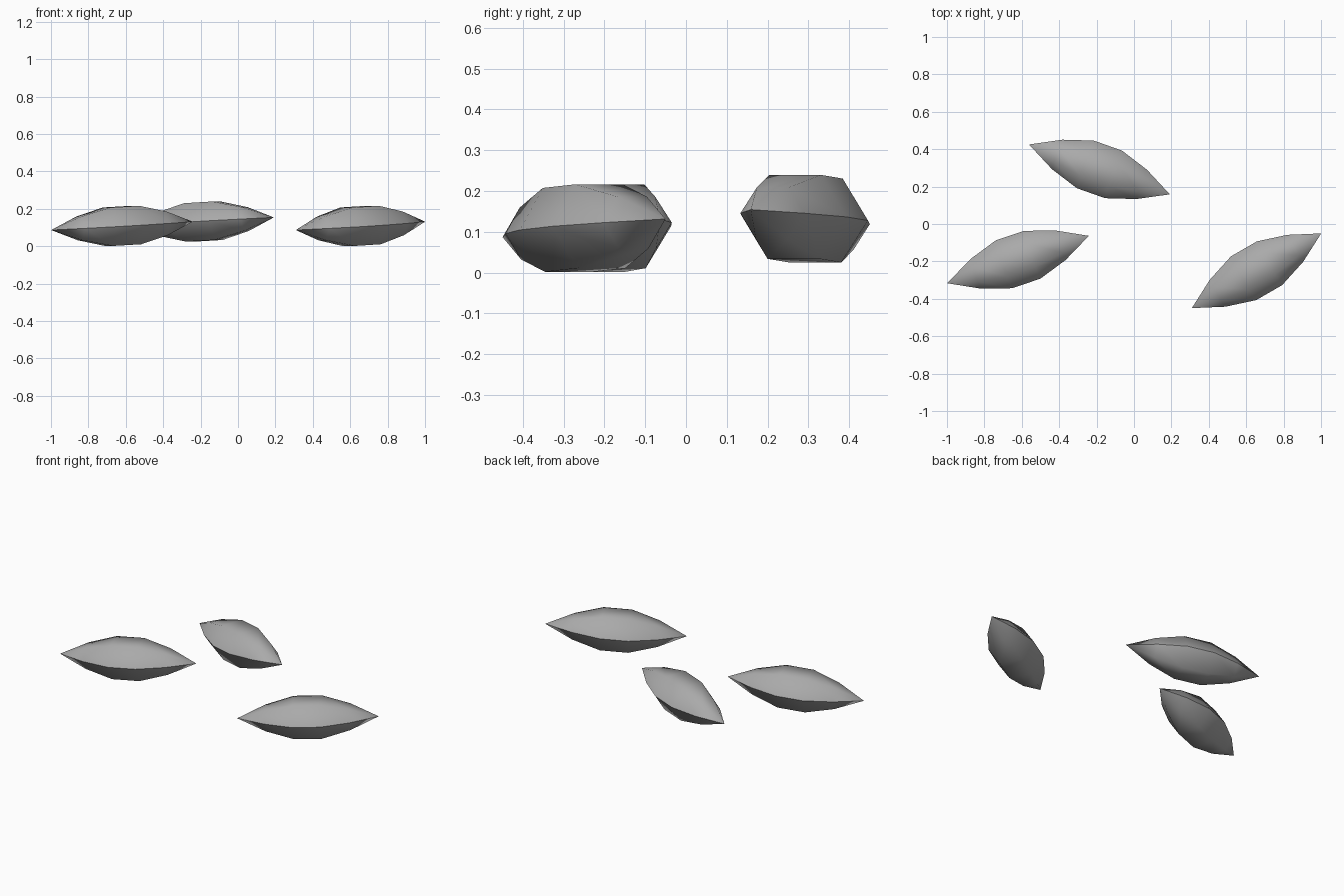
import bpy, bmesh, math
from mathutils import Matrix, Vector

if "Cube" in bpy.data.objects:
    bpy.data.objects.remove(bpy.data.objects["Cube"])

grey = bpy.data.materials.new("husk grey")
grey.diffuse_color = (0.4, 0.4, 0.4, 1)
grey.use_nodes = True
grey.node_tree.nodes["Principled BSDF"].inputs["Base Color"].default_value = grey.diffuse_color

LENGTH, WIDTH, HEIGHT = 0.80, 0.142, 0.125
SEGS, SIDES = 5, 6


def seed(name, centre, yaw, tilt=-3.2):
    """Pointed spindle with a hexagonal section, lying along its local x."""
    bm = bmesh.new()
    rings = []
    for i in range(1, SEGS):
        x = LENGTH * (i / SEGS - 0.5)
        r = math.sin(math.pi * i / SEGS)
        rings.append([bm.verts.new((x,
                                    WIDTH * r * math.cos(math.tau * k / SIDES),
                                    HEIGHT * r * math.sin(math.tau * k / SIDES)))
                      for k in range(SIDES)])
    tips = [bm.verts.new((s * LENGTH / 2, 0, 0)) for s in (-1, 1)]
    for k in range(SIDES):
        n = (k + 1) % SIDES
        for a, b in zip(rings, rings[1:]):
            bm.faces.new((a[k], a[n], b[n], b[k]))
        bm.faces.new((tips[0], rings[0][n], rings[0][k]))
        bm.faces.new((tips[1], rings[-1][k], rings[-1][n]))
    bmesh.ops.recalc_face_normals(bm, faces=bm.faces)
    mesh = bpy.data.meshes.new(name)
    bm.to_mesh(mesh)
    bm.free()
    mesh.materials.append(grey)
    ob = bpy.data.objects.new(name, mesh)
    bpy.context.collection.objects.link(ob)
    ob.matrix_world = (Matrix.Translation(Vector(centre))
                       @ Matrix.Rotation(math.radians(yaw), 4, 'Z')
                       @ Matrix.Rotation(math.radians(tilt), 4, 'Y'))
    # Soft along the body, crisp on the two side ridges
    bpy.ops.object.select_all(action='DESELECT')
    ob.select_set(True)
    bpy.context.view_layer.objects.active = ob
    bpy.ops.object.shade_smooth_by_angle(angle=math.radians(60))


# Three scattered seeds
seed("seed_left", (-0.62, -0.19, 0.109), 18.5)
seed("seed_back", (-0.185, 0.292, 0.132), -19.5)
seed("seed_right", (0.655, -0.25, 0.109), 30)
